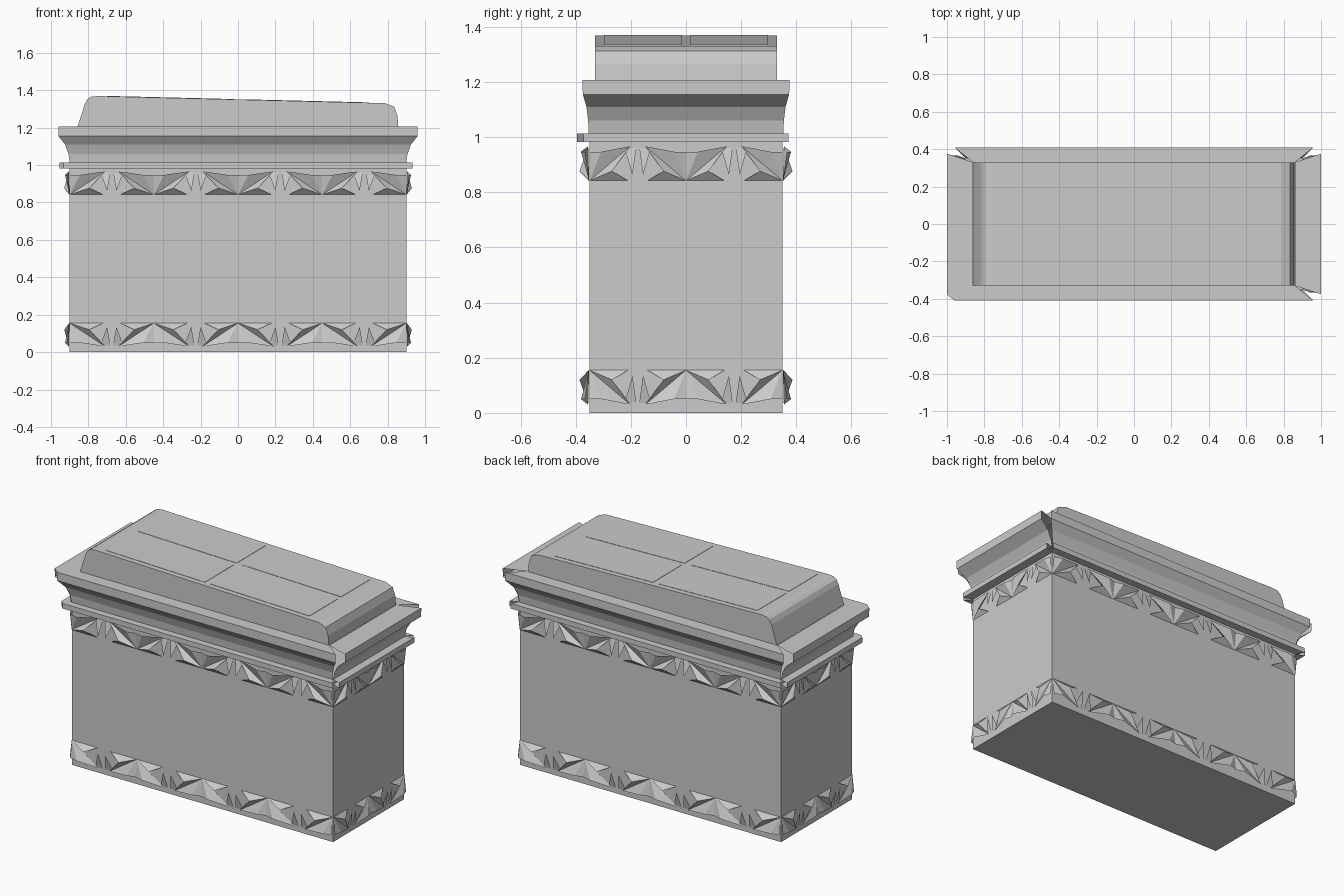
import bpy

if "Cube" in bpy.data.objects:
    bpy.data.objects.remove(bpy.data.objects["Cube"])

HX, HY = 0.90, 0.35


def make(name, verts, faces):
    me = bpy.data.meshes.new(name)
    me.from_pydata(verts, [], faces)
    me.update()
    ob = bpy.data.objects.new(name, me)
    bpy.context.collection.objects.link(ob)
    return ob


SIDES = ["front", "right", "back", "left"]


def place(k, s, d, z):
    """Point on wall k: s along the wall, d outward, z up."""
    if k % 2 == 0:
        p = (s, -(HY + d))
    else:
        p = (HX + d, s)
    sg = 1 if k < 2 else -1
    return (sg * p[0], sg * p[1], z)


def box(name, x0, x1, y0, y1, z0, z1):
    v = [(x, y, z) for z in (z0, z1) for x, y in ((x0, y0), (x1, y0), (x1, y1), (x0, y1))]
    f = [(3, 2, 1, 0), (4, 5, 6, 7)] + [(i, (i + 1) % 4, (i + 1) % 4 + 4, i + 4) for i in range(4)]
    return make(name, v, f)


# Chest body
box("chest_body", -HX, HX, -HY, HY, 0, 1.0)

# Moulding profiles: (long-wall depth, long-wall end, short-wall depth, short-wall end, z)
BEAD = [(0, 0, 0, 0, .982), (.045, .032, .055, .021, .982),
        (.045, .032, .055, .021, 1.014), (0, 0, 0, 0, 1.014)]
CORNICE = [(.003, .0, .003, .003, 1.014), (.008, .006, .012, .005, 1.06),
           (.026, .025, .04, .011, 1.11), (.06, .06, .1, .024, 1.155),
           (.06, .06, .1, .026, 1.207), (-.02, -.04, -.04, -.02, 1.207)]


def strip(name, k, prof):
    v, f = [], []
    for fd, fe, sd, se, z in prof:
        d, e = (fd, HX + fe) if k % 2 == 0 else (sd, HY + se)
        v += [place(k, -e, d, z), place(k, e, d, z)]
    for i in range(len(prof) - 1):
        a = 2 * i
        f.append((a, a + 1, a + 3, a + 2))
    make(name, v, f)


for k, side in enumerate(SIDES):
    strip("bead_" + side, k, BEAD)
    strip("cornice_" + side, k, CORNICE)

# Closed front left corner of the mouldings
make("bead_corner",
     [(x, y, z) for z in (.982, 1.014) for x, y in ((-HX, -HY), (-.955, -.371), (-.932, -.395))],
     [(0, 1, 2), (3, 4, 5), (1, 2, 5, 4)])
make("cornice_corner", [(-.86, -.33, 1.207), (-1, -.376, 1.207), (-.96, -.41, 1.207)], [(0, 1, 2)])

# Folded leaf fans: (across, down from apex, depth); half a unit is 0.225 wide
LEAF = [(0, .125, 0), (.18, .125, .002), (.105, .09, .035), (.19, .0, .004),
        (.055, .02, .03), (0, .02, .015), (.20, .105, .028), (.165, .01, .002), (.218, .005, .004)]
LEAF_FACES = [(0, 2, 1), (0, 3, 2), (0, 4, 3), (0, 5, 4), (6, 7, 8)]


def leaf_band(name, k, z0, flip):
    half, units = (HX, 4) if k % 2 == 0 else (HY, 2)
    w = half / units
    depth = 1.0 if k % 2 == 0 else 0.8
    v, f = [], []
    for n in range(units):
        for m in (1, -1):
            start = -half + 2 * w * (n if m == 1 else n + 1)
            base = len(v)
            for x, h, d in LEAF:
                z = z0 + (.125 - h if flip else h)
                v.append(place(k, start + m * x * w / .225, d * depth + .001, z))
            for t in LEAF_FACES:
                t = tuple(base + i for i in t)
                # keep normals outward after mirroring
                f.append(t[::-1] if (m == -1) != flip else t)
    make(name, v, f)


for k, side in enumerate(SIDES):
    leaf_band("lower_leaves_" + side, k, .03, False)
    leaf_band("upper_leaves_" + side, k, .842, True)

# Sloping lid with rounded ends
P = [(-.857, 1.207), (-.82, 1.325), (-.805, 1.352), (-.785, 1.365), (-.75, 1.369),
     (.785, 1.331), (.835, 1.312), (.852, 1.265), (.857, 1.207)]
n = len(P)
make("lid", [(x, y, z) for y in (-.33, .33) for x, z in P],
     [tuple(range(n))[::-1], tuple(range(n, 2 * n))] +
     [(i, i + 1, n + i + 1, n + i) for i in range(n - 1)])

# Four thin panels on the lid
for sx in (-1, 1):
    for sy in (-1, 1):
        ob = box("lid_panel", *sorted((sx * .02, sx * .70)), *sorted((sy * .015, sy * .297)), -.002, .002)
        for vt in ob.data.vertices:
            vt.co.z += 1.369 - (vt.co.x + .75) * .038 / 1.535
